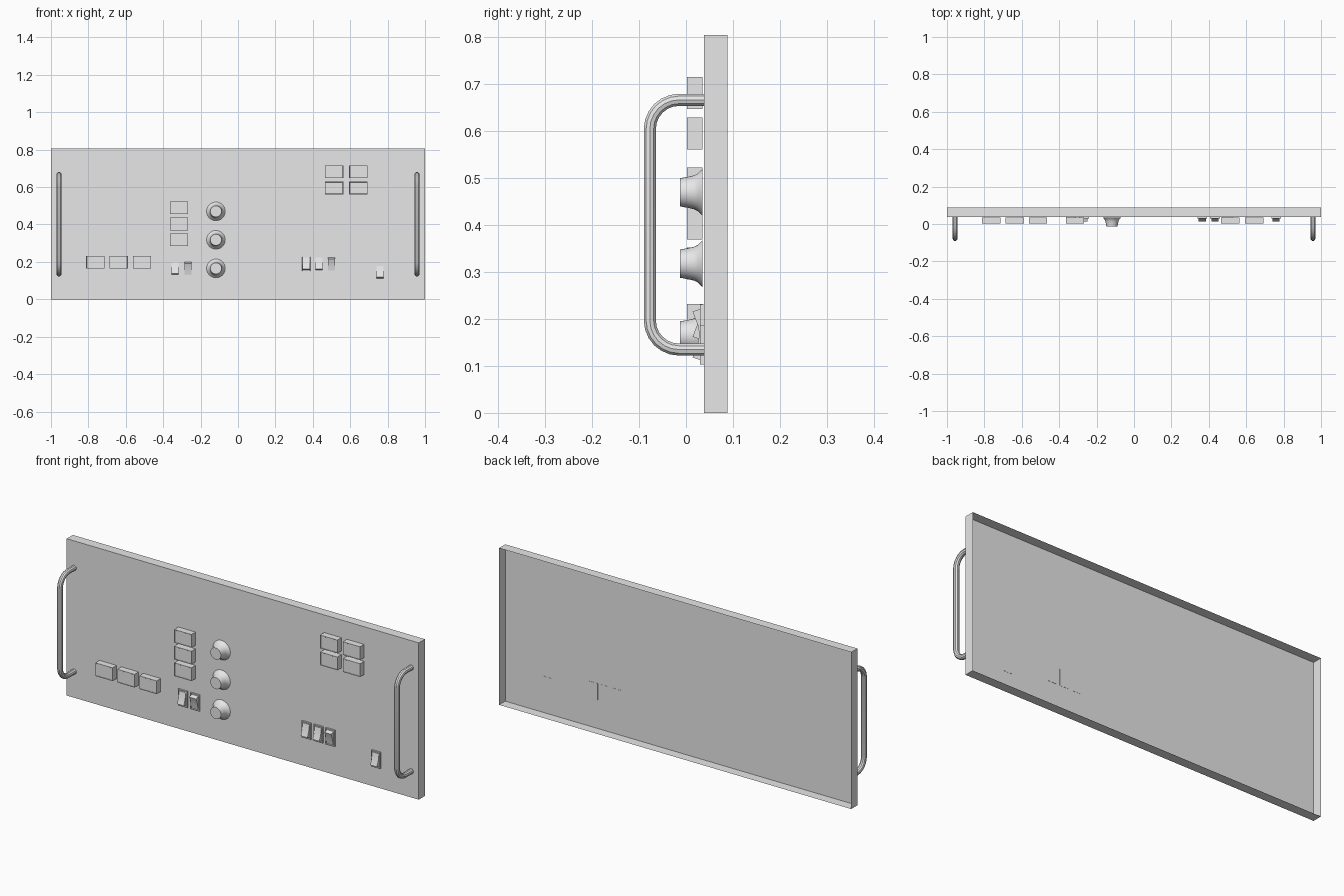
import bpy, bmesh, math
from mathutils import Matrix

cube = bpy.data.objects.get("Cube")
if cube:
    bpy.data.objects.remove(cube, do_unlink=True)

grey = bpy.data.materials.new("light_grey")
grey.use_nodes = True
grey.diffuse_color = (0.8, 0.8, 0.8, 1)
grey.node_tree.nodes["Principled BSDF"].inputs["Base Color"].default_value = (0.8, 0.8, 0.8, 1)

FRONT = 0.038  # y of the panel's front sheet


def finish(name, bm, smooth=False):
    mesh = bpy.data.meshes.new(name)
    bmesh.ops.recalc_face_normals(bm, faces=bm.faces)
    bm.to_mesh(mesh)
    bm.free()
    obj = bpy.data.objects.new(name, mesh)
    bpy.context.collection.objects.link(obj)
    mesh.materials.append(grey)
    if smooth:
        shade(obj)
    return obj


def shade(obj):
    bpy.ops.object.select_all(action='DESELECT')
    obj.select_set(True)
    bpy.context.view_layer.objects.active = obj
    bpy.ops.object.shade_smooth_by_angle(angle=math.radians(35))


def box(x, z, w, h, y0, y1):
    bm = bmesh.new()
    bmesh.ops.create_cube(bm, size=1, matrix=Matrix.Translation((x, (y0 + y1) / 2, z))
                          @ Matrix.Diagonal((w, y1 - y0, h, 1)))
    return bm


def inset_front(bm, width, depth):
    face = min(bm.faces, key=lambda f: f.calc_center_median().y)
    bmesh.ops.inset_region(bm, faces=[face], thickness=width)
    bmesh.ops.inset_region(bm, faces=[face], thickness=0.001)
    bmesh.ops.translate(bm, verts=face.verts, vec=(0, depth, 0))


# Folded sheet panel, open at the back
bm = box(0, 0.4025, 2, 0.805, FRONT, 0.088)
back = max(bm.faces, key=lambda f: f.calc_center_median().y)
bmesh.ops.delete(bm, geom=[back], context='FACES_ONLY')
finish("panel", bm)


# Bent tube handles
def handle(name, x):
    bend, y, low, high = 0.062, -0.077, 0.135, 0.667
    pts = [(x, FRONT, low)]
    for cz, start in ((low + bend, 270), (high - bend, 180)):
        for i in range(7):
            a = math.radians(start - i * 15)
            pts.append((x, y + bend + bend * math.cos(a), cz + bend * math.sin(a)))
    pts.append((x, FRONT, high))
    curve = bpy.data.curves.new(name, 'CURVE')
    curve.dimensions = '3D'
    curve.bevel_depth = 0.0135
    curve.bevel_resolution = 3
    curve.use_fill_caps = True
    spline = curve.splines.new('POLY')
    spline.points.add(len(pts) - 1)
    for p, co in zip(spline.points, pts):
        p.co = (*co, 1)
    obj = bpy.data.objects.new(name, curve)
    bpy.context.collection.objects.link(obj)
    curve.materials.append(grey)
    bpy.ops.object.select_all(action='DESELECT')
    obj.select_set(True)
    bpy.context.view_layer.objects.active = obj
    bpy.ops.object.convert(target='MESH')
    shade(bpy.context.view_layer.objects.active)


handle("left_handle", 0.957)
handle("right_handle", -0.957)

# Rectangular push buttons: a block, a column and a row
spots = [(x, z) for x in (0.514, 0.643) for z in (0.595, 0.682)]
spots += [(-0.315, z) for z in (0.318, 0.403, 0.489)]
spots += [(x, 0.198) for x in (-0.763, -0.638, -0.513)]
for i, (x, z) in enumerate(spots):
    bm = box(x, z, 0.098, 0.068, 0.002, 0.035)
    inset_front(bm, 0.004, 0.001)
    finish(f"push_button_{i + 1}", bm)


# Flared rotary knobs
def knob(name, x, z, sides=32):
    profile = [(0.030, -0.013), (0.033, 0.004), (0.036, 0.017), (0.040, 0.025), (0.050, 0.035)]
    bm = bmesh.new()
    rings = [[bm.verts.new((x + r * math.cos(2 * math.pi * k / sides), y,
                            z + r * math.sin(2 * math.pi * k / sides)))
              for k in range(sides)] for r, y in profile]
    for a, b in zip(rings, rings[1:]):
        for k in range(sides):
            n = (k + 1) % sides
            bm.faces.new((a[k], a[n], b[n], b[k]))
    bm.faces.new(rings[0])
    bm.faces.new(rings[-1])
    finish(name, bm, True)


for i, z in enumerate((0.165, 0.318, 0.470)):
    knob(f"knob_{i + 1}", -0.118, z)


# Rocker switches: recessed frame with a tilted rocker
def switch(name, x, z, back, flip):
    bm = box(x, z, 0.052, 0.084, 0.030, back)
    inset_front(bm, 0.006, 0.004)
    finish(name + "_frame", bm)
    s = -1 if flip else 1
    outline = [(0.036, -0.034), (0.014, -0.027), (0.025, 0.002), (0.031, 0.034), (0.036, 0.034)]
    bm = bmesh.new()
    sides = [[bm.verts.new((x + dx, y, z + s * dz)) for y, dz in outline]
             for dx in (-0.019, 0.019)]
    for k in range(len(outline)):
        n = (k + 1) % len(outline)
        bm.faces.new((sides[0][k], sides[0][n], sides[1][n], sides[1][k]))
    for side in sides:
        bm.faces.new(side)
    finish(name + "_rocker", bm, True)


for i, (x, z, back, flip) in enumerate((
        (-0.337, 0.165, 0.037, False), (-0.267, 0.165, 0.037, True),
        (0.365, 0.189, 0.039, False), (0.433, 0.189, 0.039, False),
        (0.500, 0.189, 0.039, True), (0.760, 0.145, 0.039, False))):
    switch(f"switch_{i + 1}", x, z, back, flip)
